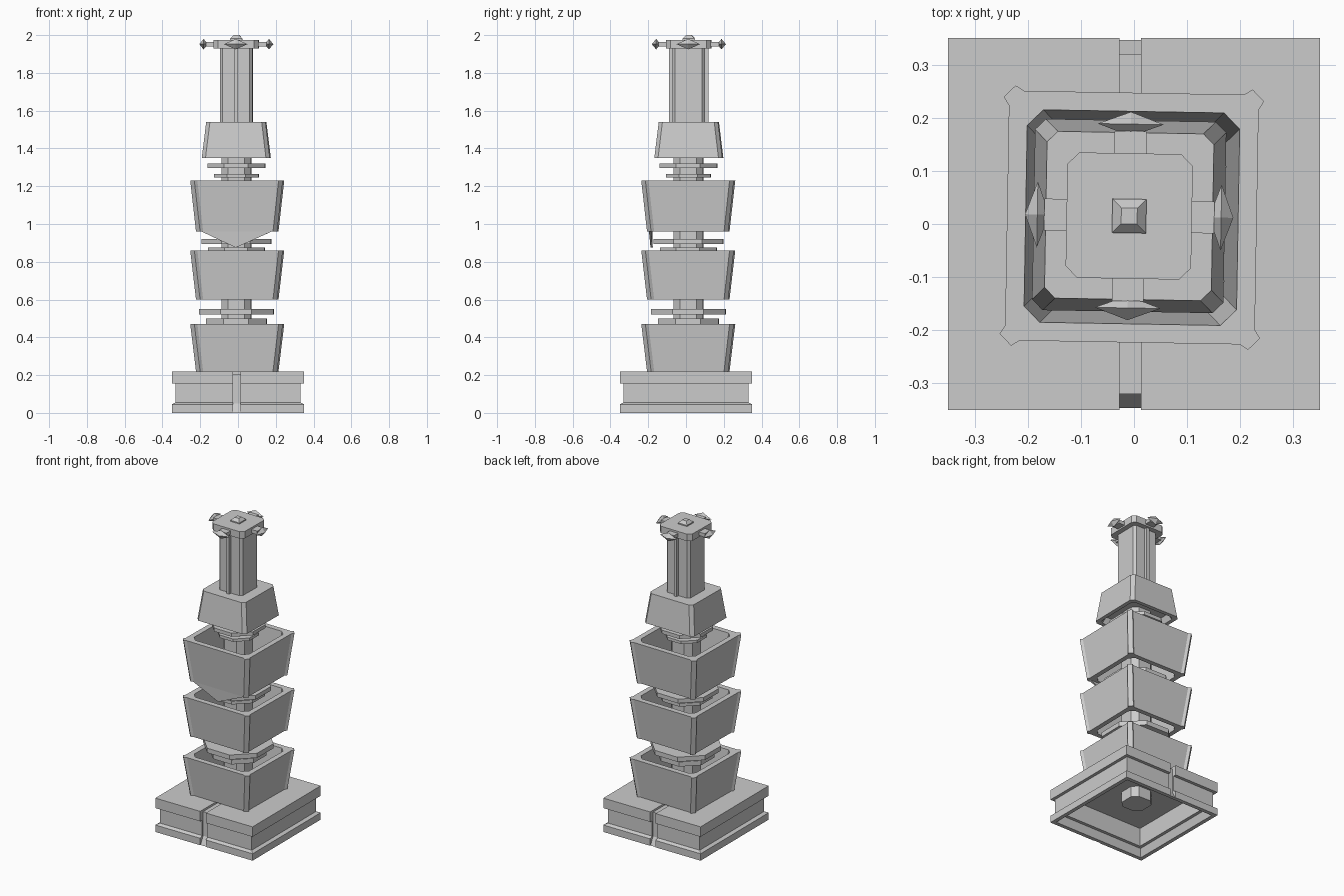
import bpy, bmesh
from math import radians, pi
from mathutils import Matrix, Vector

if "Cube" in bpy.data.objects:
    bpy.data.objects.remove(bpy.data.objects["Cube"])

TILT = radians(-1)
LOW = (-0.004, 0.012)     # axis of the cups
MID = (-0.008, 0.013)     # axis of pole and discs
TOP = (-0.009, 0.015)     # axis of the upper parts


def make(name, verts, faces, at=(0, 0), rot=0.0):
    bm = bmesh.new()
    vs = [bm.verts.new(v) for v in verts]
    for f in faces:
        bm.faces.new([vs[i] for i in f])
    bmesh.ops.recalc_face_normals(bm, faces=bm.faces)
    me = bpy.data.meshes.new(name)
    bm.to_mesh(me)
    bm.free()
    ob = bpy.data.objects.new(name, me)
    ob.location = (at[0], at[1], 0)
    ob.rotation_euler.z = rot
    bpy.context.collection.objects.link(ob)
    return ob


def loft(name, loops, at=(0, 0), rot=0.0, tube=False):
    """Bridge (z, outline) loops; cap the ends, or join last to first."""
    n, m = len(loops[0][1]), len(loops)
    verts = [(x, y, z) for z, pts in loops for x, y in pts]
    faces = []
    for k in range(m if tube else m - 1):
        a, b = k * n, ((k + 1) % m) * n
        faces += [(a + i, a + (i + 1) % n, b + (i + 1) % n, b + i) for i in range(n)]
    if not tube:
        faces += [tuple(range(n)), tuple(range((m - 1) * n, m * n))]
    return make(name, verts, faces, at, rot)


def four(corner):
    """Repeat the points of one corner around the square."""
    out, pts = [], [Vector(p) for p in corner]
    for k in range(4):
        out += [tuple(Matrix.Rotation(k * pi / 2, 2) @ p) for p in pts]
    return out


def square(s):
    return four([(s, s)])


def cham(s, c):
    return four([(s, s - c), (s - c, s)])


def cham4(s, c):
    return four([(s, s - c), (s - c / 3, s - 2 * c / 3), (s - 2 * c / 3, s - c / 3), (s - c, s)])


def eared(s):
    return four([(s, s - 0.028), (s + 0.01, s - 0.012), (s - 0.012, s + 0.01), (s - 0.028, s)])


# Hollow square base with lips
base = loft("base", [(0.17, square(0.29)), (0.05, square(0.29)), (0.05, square(0.31)),
                     (0, square(0.325)), (0, square(0.35)), (0.045, square(0.35)),
                     (0.055, square(0.33)), (0.155, square(0.33)), (0.155, square(0.35)),
                     (0.22, square(0.35))])

# Channel running over the base front to back
half = [(0.36, -0.01), (0.36, 0.3)]
prof = [(0.32, 0.207), (0.32, 0.05), (0.352, -0.01)] + half
prof = prof + [(-y, z) for y, z in reversed(prof)]
n = len(prof)
cutter = make("channel_cutter",
              [(x, y, z) for x in (-0.027, 0.013) for y, z in prof],
              [tuple(range(n)), tuple(range(n, 2 * n))] +
              [(i, (i + 1) % n, n + (i + 1) % n, n + i) for i in range(n)])
cutter.hide_render = True
cutter.hide_viewport = True
mod = base.modifiers.new("channel", 'BOOLEAN')
mod.operation = 'DIFFERENCE'
mod.object = cutter
mod.solver = 'EXACT'

# Three flared open cups
for i, (z0, z1) in enumerate([(0.22, 0.47), (0.60, 0.86), (0.96, 1.23)]):
    loft(f"cup_{i + 1}", [(z0, eared(0.205)), (z1, eared(0.235)),
                          (z1, cham4(0.20, 0.03)), (z0, cham4(0.175, 0.03))],
         LOW, TILT, tube=True)

# Pointed flap below the front of the top cup
tri = [(-0.19, -0.205, 0.962), (0.19, -0.205, 0.962), (-0.004, -0.2, 0.875)]
make("front_flap", tri + [(x, y + 0.012, z) for x, y, z in tri],
     [(0, 1, 2), (3, 4, 5), (0, 1, 4, 3), (1, 2, 5, 4), (2, 0, 3, 5)], LOW, TILT)

# Central pole and octagonal discs
loft("pole", [(0.10, cham(0.078, 0.035)), (1.40, cham(0.078, 0.035))], MID, TILT)
for i, (z0, z1, r) in enumerate([(0.47, 0.50, 0.16), (0.52, 0.55, 0.198),
                                 (0.855, 0.875, 0.15), (0.893, 0.92, 0.183),
                                 (1.247, 1.265, 0.118), (1.297, 1.32, 0.153)]):
    oct_ = cham(r, r * 0.586)
    loft(f"disc_{i + 1}", [(z0, oct_), (z1, oct_)], MID, TILT)

# Tapered shoulder, hollow underneath
loft("shoulder", [(1.39, cham(0.14, 0.02)), (1.35, cham(0.155, 0.02)),
                  (1.35, cham(0.18, 0.02)), (1.54, cham(0.157, 0.02))], TOP, TILT)

# Column with a fin front and back
loft("column", [(1.53, cham(0.086, 0.015)), (1.94, cham(0.086, 0.015))], TOP, TILT)
fin = [(-0.01, -0.105), (0.01, -0.105), (0.01, 0.105), (-0.01, 0.105)]
loft("column_fin", [(1.53, fin), (1.94, fin)], TOP, TILT)

# Cap and its stud
loft("cap", [(1.93, cham(0.118, 0.022)), (1.975, cham(0.118, 0.022))], TOP, TILT)
loft("cap_stud", [(1.97, square(0.032)), (1.982, square(0.032)), (2.0, square(0.015))], TOP, TILT)

# Diamond lugs on the four sides of the cap
for k in range(4):
    rot = TILT + k * pi / 2
    arm = [(0.11, -0.03), (0.16, -0.03), (0.16, 0.03), (0.11, 0.03)]
    loft(f"lug_arm_{k + 1}", [(1.94, arm), (1.963, arm)], TOP, rot)
    c = 1.952
    make(f"lug_diamond_{k + 1}",
         [(0.15, 0, c), (0.173, 0.062, c), (0.196, 0, c), (0.173, -0.062, c),
          (0.173, 0, c + 0.028), (0.173, 0, c - 0.028)],
         [(i, (i + 1) % 4, t) for i in range(4) for t in (4, 5)], TOP, rot)
